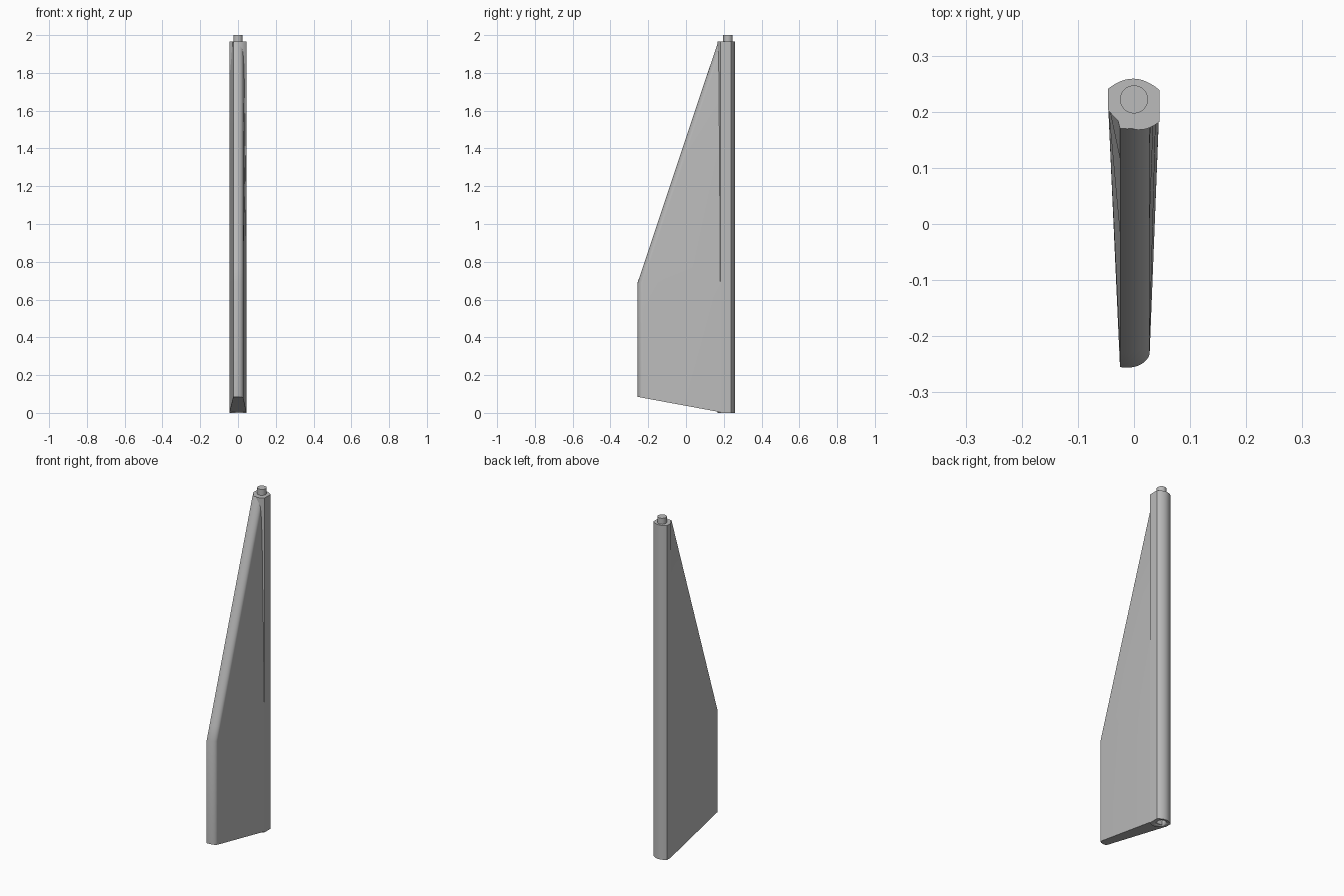
import bpy, bmesh, math

cube = bpy.data.objects.get("Cube")
if cube:
    bpy.data.objects.remove(cube)

grey = bpy.data.materials.new("plain grey")
grey.use_nodes = True
COLOUR = (0.5, 0.5, 0.5, 1)
grey.diffuse_color = COLOUR
grey.node_tree.nodes["Principled BSDF"].inputs["Base Color"].default_value = COLOUR

PIN_Y = 0.222
POST_TOP = 1.965
NOSE_Y, KNEE_Z, POST_FRONT = -0.256, 0.69, 0.17


def loft(name, rings, angle=25):
    """Skin matching rings of points and cap both ends."""
    bm = bmesh.new()
    loops = [[bm.verts.new(p) for p in ring] for ring in rings]
    n = len(loops[0])
    for low, high in zip(loops, loops[1:]):
        for i in range(n):
            j = (i + 1) % n
            bm.faces.new((low[i], low[j], high[j], high[i]))
    bm.faces.new(loops[0])
    bm.faces.new(loops[-1])
    bmesh.ops.recalc_face_normals(bm, faces=bm.faces)
    mesh = bpy.data.meshes.new(name)
    bm.to_mesh(mesh)
    bm.free()
    obj = bpy.data.objects.new(name, mesh)
    bpy.context.collection.objects.link(obj)
    mesh.materials.append(grey)
    bpy.ops.object.select_all(action="DESELECT")
    obj.select_set(True)
    bpy.context.view_layer.objects.active = obj
    bpy.ops.object.shade_smooth_by_angle(angle=math.radians(angle))
    return obj


def circle(radius, z, n=32):
    return [(radius * math.cos(2 * math.pi * i / n),
             PIN_Y + radius * math.sin(2 * math.pi * i / n), z) for i in range(n)]


def bow(x0, y0, x1, y1, peak, n=12):
    """Curved run from one corner to another through a middle height."""
    mid = 2 * peak - (y0 + y1) / 2
    out = []
    for i in range(n + 1):
        t = i / n
        out.append((x0 + (x1 - x0) * t,
                    (1 - t) ** 2 * y0 + 2 * t * (1 - t) * mid + t * t * y1))
    return out


# Post: flat sides, bowed front and back, socket in the foot
section = bow(-0.046, 0.203, 0.045, 0.182, 0.169) + bow(0.045, 0.239, -0.046, 0.241, 0.259)
post = loft("post", [[(x, y, z) for x, y in section] for z in (0, POST_TOP)])
cutter = loft("socket_cutter", [circle(0.025, -0.05), circle(0.025, 0.04)])
cutter.hide_render = True
cutter.hide_set(True)
socket = post.modifiers.new("socket", "BOOLEAN")
socket.operation = "DIFFERENCE"
socket.solver = "EXACT"
socket.object = cutter

# Pin on top of the post
loft("top_pin", [circle(0.025, POST_TOP - 0.01), circle(0.025, 2.0)])

# Blade nose: sharp on one side, rounding back on the other
nose = []
for i in range(11):
    a = math.radians(100 - 10 * i)
    nose.append((-0.012 + 0.04 * math.cos(a), 0.028 * (1 - math.sin(a))))
nose.insert(0, (-0.025, 0.001))


def blade_ring(z, right, left, foot=False):
    """Blade slice with the given half widths where it meets the post."""
    slope = max(0, (z - KNEE_Z) / (POST_TOP - KNEE_Z))
    front = NOSE_Y + (POST_FRONT - NOSE_Y) * slope
    pts = [(-left, 0.206)] + [(x, front + y) for x, y in nose] + [(right, 0.2)]
    if foot:
        return [(x, y, max(0.0005, 0.2 * (POST_FRONT - y))) for x, y in pts]
    return [(x, y, z) for x, y in pts]


loft("blade", [
    blade_ring(0, 0.0448, 0.0458, foot=True),
    blade_ring(KNEE_Z, 0.0448, 0.0458),
    blade_ring(0.77, 0.0446, 0.0458),
    blade_ring(1.4, 0.039, 0.0455),
    blade_ring(1.8, 0.035, 0.044),
    blade_ring(POST_TOP - 0.001, 0.031, 0.034),
])
